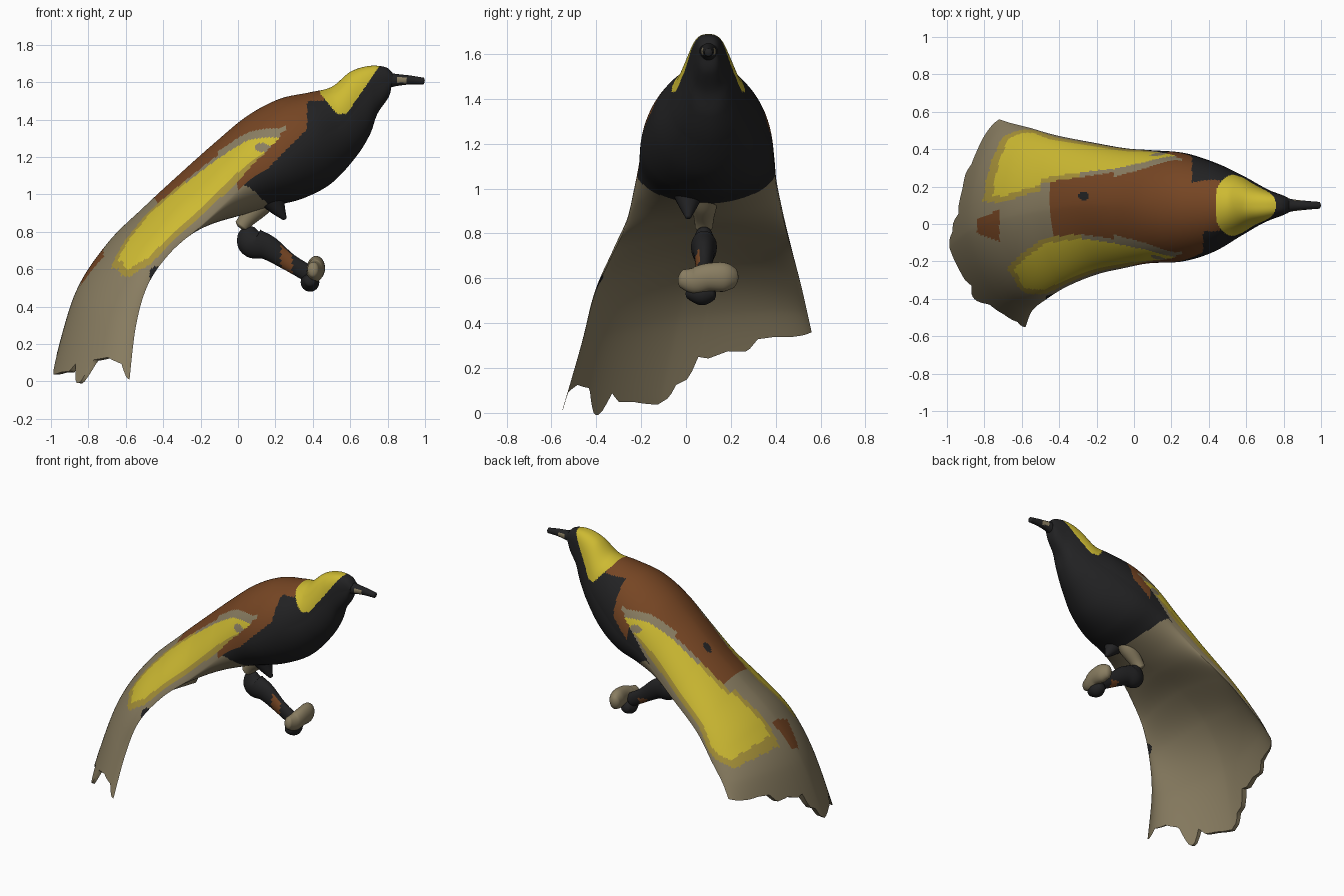
import bpy, bmesh, math
from mathutils import Vector

if "Cube" in bpy.data.objects:
    bpy.data.objects.remove(bpy.data.objects["Cube"])


def material(name, rgb):
    m = bpy.data.materials.new(name)
    m.diffuse_color = (*rgb, 1)
    m.use_nodes = True
    m.node_tree.nodes["Principled BSDF"].inputs["Base Color"].default_value = m.diffuse_color
    return m


MATS = [material("black feathers", (0.016, 0.016, 0.017)),
        material("brown feathers", (0.18, 0.06, 0.017)),
        material("yellow feathers", (0.61, 0.49, 0.032)),
        material("olive feathers", (0.38, 0.28, 0.04)),
        material("tan feathers", (0.25, 0.205, 0.12))]
BLACK, BROWN, YELLOW, OLIVE, TAN = range(5)


def finish(bm, name):
    bmesh.ops.recalc_face_normals(bm, faces=bm.faces)
    me = bpy.data.meshes.new(name)
    bm.to_mesh(me)
    bm.free()
    ob = bpy.data.objects.new(name, me)
    bpy.context.collection.objects.link(ob)
    for m in MATS:
        me.materials.append(m)
    bpy.context.view_layer.objects.active = ob
    ob.select_set(True)
    bpy.ops.object.shade_smooth_by_angle(angle=math.radians(50))
    ob.select_set(False)
    return ob


def lerp(table, x):
    """Piecewise linear lookup in [(x, y), ...]."""
    if x <= table[0][0]:
        return table[0][1]
    for (a, p), (b, q) in zip(table, table[1:]):
        if x <= b:
            return p + (q - p) * (x - a) / (b - a)
    return table[-1][1]


def spline(rows, t):
    """Catmull-Rom through rows of numbers, t counted in rows."""
    n = len(rows) - 1
    i = min(max(int(t), 0), n - 1)
    f = t - i
    p0, p1, p2, p3 = (rows[min(max(k, 0), n)] for k in (i - 1, i, i + 1, i + 2))
    return [0.5 * (2 * b + (c - a) * f + (2 * a - 5 * b + 4 * c - d) * f * f
                   + (3 * b - a - 3 * c + d) * f ** 3) for a, b, c, d in zip(p0, p1, p2, p3)]


# Body stations from beak to tail: ridge x, y, z and underside x, z
RIDGE = [(.83, .10, 1.645, .82, 1.575), (.79, .10, 1.68, .805, 1.52), (.70, .10, 1.687, .745, 1.43),
         (.60, .10, 1.655, .705, 1.32), (.50, .10, 1.575, .63, 1.20), (.38, .10, 1.545, .50, 1.06),
         (.22, .10, 1.51, .35, .98), (.05, .10, 1.42, .20, .94), (-.12, .10, 1.28, .02, .89),
         (-.30, .10, 1.12, -.13, .85), (-.50, .07, .935, -.35, .79), (-.70, .03, .735, -.60, .66),
         (-.87, -.03, .46, -.80, .43), (-.99, -.12, .03, -.965, .03)]
# Left and right edges of the same stations
SIDES = [(.825, .06, 1.61, .825, .14, 1.61), (.79, .045, 1.60, .79, .155, 1.60), (.72, .02, 1.56, .72, .18, 1.56),
         (.65, -.01, 1.48, .65, .215, 1.48), (.55, -.07, 1.37, .55, .27, 1.37), (.42, -.15, 1.29, .42, .33, 1.29),
         (.26, -.20, 1.19, .26, .38, 1.19), (.08, -.21, 1.09, .08, .395, 1.10), (-.05, -.235, .97, -.05, .405, 1.0),
         (-.20, -.27, .83, -.22, .435, .86), (-.36, -.335, .69, -.42, .475, .71), (-.48, -.41, .52, -.56, .515, .56),
         (-.545, -.465, .30, -.66, .54, .45), (-.58, -.55, .01, -.72, .56, .36)]
# Ragged tail edge: how far the tip is cut back across the width
NOTCH = [(-1, 0), (-.95, .08), (-.86, .38), (-.7, .47), (-.55, .42), (-.45, .08), (-.41, .08), (-.36, .33),
         (-.3, .22), (-.2, .18), (-.02, .04), (.07, .1), (.1, .25), (.17, .28), (.2, .5), (.26, .45), (.36, .47),
         (.47, .38), (.52, .52), (.63, .47), (.8, .27), (1, 0)]
# Cross-section fullness: boxy crown, round body, flatter wings and tail
FULL = [(0, .9), (1.5, .75), (2.5, .8), (4, 1), (6.5, 1), (9, 1.15), (13, 1.22)]


def body_point(t, phi, upper):
    if t > 11:
        t -= lerp(NOTCH, phi) * ((t - 11) / 2) ** 2
    r, s = spline(RIDGE, t), spline(SIDES, t)
    left, right = Vector(s[:3]), Vector(s[3:])
    o = (left + right) / 2
    mid = Vector(r[:3]) if upper else Vector((r[3], r[1], r[4]))
    a = abs(phi) * math.pi / 2
    p = lerp(FULL, t)
    return (o + (mid - o) * max(0, math.cos(a)) ** p
            + ((right if phi > 0 else left) - o) * math.sin(a) ** p)


WING_IN = [(6.1, .70), (7, .52), (8, .40), (9, .32), (10, .27), (11, .38), (11.5, .42)]
WING_OUT = [(6.1, .74), (6.6, .83), (7.4, .90), (9, .88), (10, .89), (10.6, .86), (11.1, .72), (11.5, .62)]


def feather_colour(t, phi, upper, p):
    x, y, z = p
    a = abs(phi)
    # dark fleck on the left wing edge
    if t > 10 and y < 0 and a > .8 and (x + .44) ** 2 + (z - .57) ** 2 * .6 < .0012:
        return BLACK
    if not upper:
        return BLACK if x > .03 + .14 * (1 - a * a) and t < 8.1 else TAN
    # spots on the back and tail
    if (x + .27) ** 2 + (y - .15) ** 2 < .0007:
        return BLACK
    if t > 10 and -.84 < x < -.72 and abs(y + .01) < .07 + .4 * (x + .76):
        return BROWN
    # wing patches, wider and longer on the right
    lo, hi, end = lerp(WING_IN, t), lerp(WING_OUT, t), 11.25
    if phi > 0 and t > 10:
        k = min(1, t - 10)
        lo -= .06 + .17 * k
        hi += .15 * k
        end = 11.65
    end += .03 * math.sin(phi * 40)
    if 6.1 < t < end and lo < a < hi:
        if (x - .13) ** 2 + 3 * (z - 1.25) ** 2 < .0018:
            return TAN
        if t > end - (.16 if phi < 0 else .32) or a > hi - .09 * min(1, max(0, t - 6.5)):
            return OLIVE
        if a < lo + .05:
            return TAN if t < 9 else OLIVE
        return YELLOW
    if 5.9 < t < 8 and lo - .06 < a < lo:
        return TAN
    # crown and nape
    if t < 6 and .44 < x < .77:
        edge = 1.43 + (x - .58) * 1.45 if x > .58 else 1.43 + max(0, .53 - x) * 1.2
        if z > edge:
            return YELLOW
    # pale strip under the right wing
    if phi > 0 and a > hi and 6.4 < t < 8:
        return TAN if z > 1.07 + 1.2 * (x - .02) else BLACK
    # back, then chest and tail
    if x < .46 and t < 9.75 and (a < lo or t < 7.6):
        shoulder = .37 if phi < 0 else .31
        if z > (1.03 + (x - .05) if x < shoulder else 1.50):
            return BROWN
    return BLACK if x > .02 and t < 8 else TAN


def build_body():
    bm = bmesh.new()
    n, per = 100, 20
    rows = (len(RIDGE) - 1) * per
    ring = [(-1 + 2 * i / n, True) for i in range(n)] + [(1 - 2 * i / n, False) for i in range(n)]
    N = len(ring)
    v = [[bm.verts.new(body_point(j / per, phi, up)) for phi, up in ring] for j in range(rows + 1)]
    for j in range(rows):
        for i in range(N):
            k = (i + 1) % N
            f = bm.faces.new((v[j][i], v[j][k], v[j + 1][k], v[j + 1][i]))
            up = i < n
            phi = ring[i][0] + (1 / n if up else -1 / n)
            f.material_index = feather_colour((j + .5) / per, phi, up, f.calc_center_median())
    # close the beak and tail ends across the thickness
    for row, mat in ((v[0], BLACK), (v[-1], TAN)):
        for i in range(n):
            quad = [row[i], row[i + 1], row[(N - i - 1) % N], row[(N - i) % N]]
            f = bm.faces.new(list(dict.fromkeys(quad)))
            f.material_index = mat
    finish(bm, "feathered_body")


def tube(name, pts, colour, flat=1.0, sides=24, per=8, rule=None):
    """Round limb through (x, y, z, radius) points with domed ends."""
    bm = bmesh.new()
    c = [spline(pts, j / per) for j in range((len(pts) - 1) * per + 1)]
    dirs = [(Vector(c[min(j + 1, len(c) - 1)][:3]) - Vector(c[max(j - 1, 0)][:3])).normalized()
            for j in range(len(c))]
    rings = []

    def ring(p, d, r):
        side = Vector((0, 1, 0)) if abs(d.y) < .8 else Vector((1, 0, 0))
        u = d.cross(side).normalized()
        w = u.cross(d).normalized() * flat
        rings.append([bm.verts.new(Vector(p) + (u * math.cos(a) + w * math.sin(a)) * r)
                      for a in (2 * math.pi * k / sides for k in range(sides))])

    for e in (.15, .6):
        ring(Vector(c[0][:3]) - dirs[0] * c[0][3] * .4 * (1 - e), dirs[0], c[0][3] * math.sqrt(e))
    for p, d in zip(c, dirs):
        ring(p[:3], d, p[3])
    for e in (.6, .15):
        ring(Vector(c[-1][:3]) + dirs[-1] * c[-1][3] * .4 * (1 - e), dirs[-1], c[-1][3] * math.sqrt(e))
    for a, b in zip(rings, rings[1:]):
        for k in range(sides):
            m = (k + 1) % sides
            bm.faces.new((a[k], a[m], b[m], b[k]))
    bm.faces.new(rings[0])
    bm.faces.new(rings[-1])
    for f in bm.faces:
        q = f.calc_center_median()
        f.material_index = rule(q) if rule else colour
    finish(bm, name)


build_body()

# Beak with a pale patch on each side
tube("beak", [(.79, .10, 1.61, .045), (.85, .10, 1.612, .032), (.92, .10, 1.612, .024), (.992, .10, 1.606, .018)],
     BLACK, rule=lambda q: TAN if .85 < q.x < .905 and abs(q.z - 1.612) < .016 else BLACK)

# Belly tuft and pointed belly feather
tube("thigh_tuft", [(.02, .08, .83, .04), (.05, .08, .87, .045), (.11, .08, .935, .06), (.15, .08, .98, .06)], TAN)
tube("belly_point", [(.17, .01, 1.0, .08), (.21, .01, .93, .045), (.25, .01, .87, .012)], BLACK)

# Leg, gripping foot and claw
tube("leg", [(.045, .08, .81, .045), (.075, .08, .745, .08), (.16, .08, .715, .066), (.27, .08, .64, .048),
             (.37, .08, .58, .045)], BLACK, flat=.72,
     rule=lambda q: BROWN if .23 < q.x < .29 and (q.z < .63 or q.y < .06) else BLACK)
tube("foot", [(.40, -.02, .60, .04), (.41, .04, .59, .06), (.42, .10, .605, .062), (.415, .17, .605, .065),
              (.40, .215, .60, .045)], TAN, flat=.72)
tube("claw", [(.385, .01, .54, .03), (.385, .07, .53, .05), (.385, .12, .54, .035)], BLACK)
